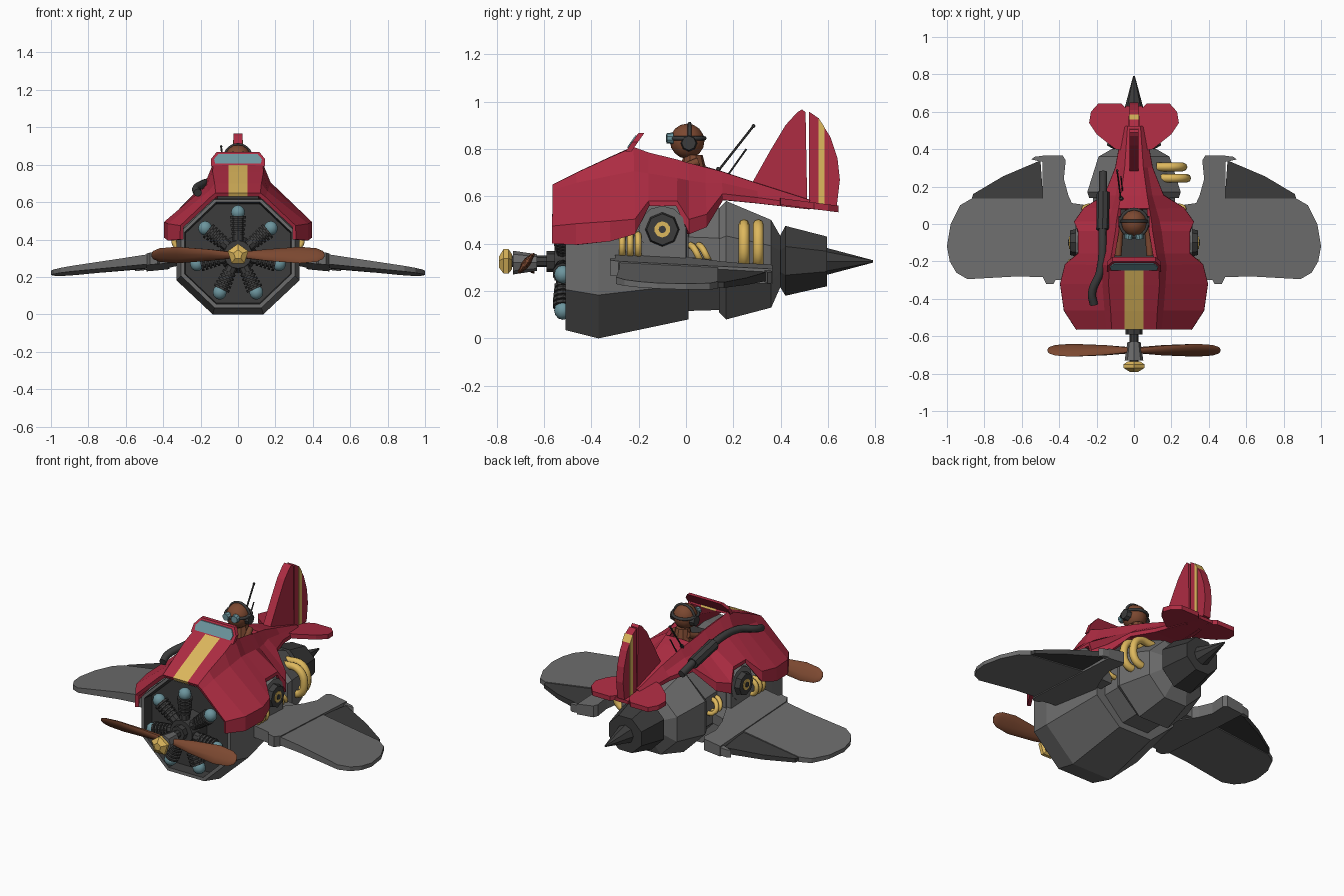
import bpy, bmesh, math
from mathutils import Vector

cube = bpy.data.objects.get("Cube")
if cube:
    bpy.data.objects.remove(cube)


def paint(name, r, g, b):
    m = bpy.data.materials.new(name)
    m.use_nodes = True
    m.diffuse_color = (r, g, b, 1)
    m.node_tree.nodes["Principled BSDF"].inputs["Base Color"].default_value = (r, g, b, 1)
    return m


RED = paint("red", .42, .025, .055)
GREY = paint("grey", .15, .15, .15)
DARK = paint("dark grey", .045, .045, .045)
BROWN = paint("brown", .2, .065, .03)
GOLD = paint("gold", .73, .48, .11)
BLUE = paint("pale blue", .15, .3, .34)
SIDES = ((1, "left_"), (-1, "right_"))


def finish(name, bm, mats, smooth=False):
    bmesh.ops.recalc_face_normals(bm, faces=bm.faces)
    me = bpy.data.meshes.new(name)
    bm.to_mesh(me)
    bm.free()
    ob = bpy.data.objects.new(name, me)
    bpy.context.collection.objects.link(ob)
    for m in mats:
        me.materials.append(m)
    if smooth:
        bpy.ops.object.select_all(action='DESELECT')
        ob.select_set(True)
        bpy.context.view_layer.objects.active = ob
        bpy.ops.object.shade_smooth_by_angle(angle=.7)
    return ob


def loft(name, rings, *mats, pick=None, smooth=False):
    """Skin closed rings of equal length, capped at both ends."""
    bm = bmesh.new()
    rows = [[bm.verts.new(p) for p in r] for r in rings]
    n = len(rows[0])
    for a, b in zip(rows, rows[1:]):
        for i in range(n):
            j = (i + 1) % n
            bm.faces.new((a[i], a[j], b[j], b[i]))
    bm.faces.new(rows[0])
    bm.faces.new(rows[-1])
    if pick:
        for f in bm.faces:
            f.material_index = pick(f)
    return finish(name, bm, mats, smooth)


def rod(name, a, b, r1, r2, mat, n=8, smooth=False):
    a, b = Vector(a), Vector(b)
    bm = bmesh.new()
    bmesh.ops.create_cone(bm, cap_ends=True, segments=n, radius1=r1, radius2=r2, depth=(b - a).length)
    q = (b - a).to_track_quat('Z', 'Y')
    for v in bm.verts:
        v.co = q @ v.co + (a + b) / 2
    return finish(name, bm, [mat], smooth)


def ball(name, c, size, mat, u=12, v=8):
    bm = bmesh.new()
    bmesh.ops.create_uvsphere(bm, u_segments=u, v_segments=v, radius=1)
    for p in bm.verts:
        p.co = Vector(c) + Vector(s * k for s, k in zip(size, p.co))
    return finish(name, bm, [mat], True)


def pipe(name, pts, r, mat):
    cu = bpy.data.curves.new(name, 'CURVE')
    cu.dimensions = '3D'
    cu.bevel_depth, cu.bevel_resolution, cu.resolution_u = r, 2, 5
    cu.use_fill_caps = True
    sp = cu.splines.new('BEZIER')
    sp.bezier_points.add(len(pts) - 1)
    for bp, p in zip(sp.bezier_points, pts):
        bp.co = p
        bp.handle_left_type = bp.handle_right_type = 'AUTO'
    ob = bpy.data.objects.new(name, cu)
    bpy.context.collection.objects.link(ob)
    cu.materials.append(mat)
    return ob


def octagon(y, hx, z0, z1):
    c, h, k = (z0 + z1) / 2, (z1 - z0) / 2, .41
    half = [(k, 1), (1, k), (1, -k), (k, -1)]
    return [(x * hx, y, c + z * h) for x, z in half + [(-x, z) for x, z in half[::-1]]]


# Hull with a recessed engine bay
loft("hull", [octagon(-.44, .28, .06, .59), octagon(-.51, .285, .055, .6), octagon(-.51, .305, .035, .615),
              octagon(-.37, .33, 0, .62), octagon(.01, .28, .08, .58)], GREY, DARK,
     pick=lambda f: int(any(-.45 < v.co.y < -.43 for v in f.verts)))
loft("waist", [octagon(-.02, .22, .115, .56), octagon(.15, .22, .12, .55)], GREY)
loft("rear_hull", [octagon(.14, .24, .11, .55), octagon(.17, .25, .08, .58),
                   octagon(.36, .19, .13, .5), octagon(.4, .12, .22, .43)], GREY)
loft("tail_engine", [octagon(.39, .09, .23, .42), octagon(.42, .145, .18, .475), octagon(.595, .11, .22, .43)], DARK)
rod("tail_spike", (0, .59, .325), (0, .79, .325), .058, .005, DARK)

# Red cowl: half sections as y, then (x, z) for crest, shoulder, flank and hem
sections = [
    (-.56, (.115, .64), (.14, .62), (.3, .47), (.3, .4)),
    (-.46, (.12, .69), (.15, .65), (.365, .48), (.365, .395)),
    (-.32, (.13, .755), (.16, .68), (.385, .49), (.385, .41)),
    (-.22, (.125, .8), (.165, .7), (.36, .5), (.36, .44)),
    (-.16, (.11, .78), (.155, .69), (.29, .575), (.29, .56)),
    (-.04, (.09, .75), (.14, .67), (.29, .575), (.29, .56)),
    (.01, (.085, .735), (.13, .66), (.31, .5), (.31, .44)),
    (.08, (.075, .715), (.11, .65), (.26, .52), (.26, .47)),
    (.15, (.065, .695), (.09, .65), (.15, .605), (.15, .585)),
    (.3, (.045, .645), (.065, .615), (.09, .59), (.09, .57)),
    (.52, (.03, .575), (.04, .57), (.05, .56), (.05, .545)),
]
bm = bmesh.new()
rows = []
for y, crest, *rest in sections:
    half = [(min(.05, crest[0] * .6), crest[1]), crest] + rest
    rows.append([bm.verts.new((x, y, z)) for x, z in half[::-1]] + [bm.verts.new((-x, y, z)) for x, z in half])
for k, (a, b) in enumerate(zip(rows, rows[1:])):
    for i in range(9):
        if i in (3, 4, 5) and 3 <= k <= 6:
            continue  # open cockpit
        f = bm.faces.new((a[i], a[i + 1], b[i + 1], b[i]))
        f.material_index = int(i == 4 and k < 3)
bmesh.ops.delete(bm, geom=[v for v in bm.verts if not v.link_faces], context='VERTS')
shell = finish("cowl", bm, [RED, GOLD]).modifiers.new("thickness", 'SOLIDIFY')
shell.thickness, shell.offset = .022, 0
loft("boom_floor", [[(s * w, y, z) for s in (1, -1)] + [(-w, y, z + .02), (w, y, z + .02)]
                    for y, w, z in ((.13, .14, .585), (.3, .085, .572), (.63, .045, .535))], RED)
loft("cockpit_floor", [[(s * w, y, z) for s, y, w in ((1, -.2, .11), (1, .09, .08), (-1, .09, .08), (-1, -.2, .11))]
                       for z in (.6, .67)], DARK)

# Windscreen
frame = [(.145, .79), (.145, .83), (.115, .867)]
glass = [(.122, .806), (.128, .83), (.105, .857)]


def pane(pts, off):
    return [(s * x, -.25 + (z - .79) * .7 + off, z) for s, p in ((1, pts), (-1, pts[::-1])) for x, z in p]


loft("windscreen_frame", [pane(frame, -.005), pane(frame, .02)], RED)
loft("windscreen_glass", [pane(glass, -.011), pane(glass, -.003)], BLUE)

# Fin, rudder and painted band
def upright(name, pts, w, mat):
    loft(name, [[(x, y, z) for y, z in pts] for x in (-w, w)], mat)


upright("fin", [(.27, .64), (.36, .8), (.42, .9), (.47, .955), (.49, .967), (.505, .955), (.512, .57), (.4, .59)], .025, RED)
upright("rudder", [(.52, .565), (.52, .957), (.56, .93), (.61, .85), (.64, .76), (.65, .67), (.637, .56)], .024, RED)
upright("rudder_band", [(.56, .565), (.56, .931), (.585, .892), (.585, .563)], .0275, GOLD)

# Wings, ailerons, tailplanes, side discs and pipes
wing = [(.25, -.3), (.47, -.285), (.62, -.28), (.89, -.295), (.95, -.26), (.985, -.2), (1, -.12),
        (.98, 0), (.93, .1), (.87, .135), (.49, .135), (.25, .1)]
root = [(.22, -.3), (.42, -.3), (.43, -.32), (.47, -.32), (.49, -.28), (.49, .365), (.38, .365),
        (.365, .34), (.375, .24), (.35, .15), (.28, 0)]
trailing = [(.485, .125), (.87, .125), (.86, .16), (.7, .255), (.5, .34)]
tip_tab = [(.48, .33), (.55, .345), (.53, .36), (.48, .365)]
tail = [(.03, .39), (.1, .4), (.2, .48), (.24, .54), (.23, .6), (.19, .645), (.07, .645), (.045, .62), (.03, .6)]


def flat(name, pts, s, level, thick, mat):
    loft(name, [[(s * x, y, level(x, y) + e * thick(x)) for x, y in pts] for e in (-1, 1)], mat)


def wing_level(x, y):
    return .297 - .125 * (x - .35) - .05 * y


for s, side in SIDES:
    flat(side + "wing", wing, s, wing_level, lambda x: .03 - .028 * (x - .35), GREY)
    flat(side + "wing_root", root, s, wing_level, lambda x: .036 - .03 * (x - .35), GREY)
    flat(side + "aileron", trailing, s, wing_level, lambda x: .022 - .02 * (x - .35), DARK)
    flat(side + "wing_tab", tip_tab, s, wing_level, lambda x: .024, GREY)
    flat(side + "tailplane", tail, s, lambda x, y: .578 - .13 * (y - .4), lambda x: .014, RED)
    rod(side + "disc_housing", (s * .1, -.1, .46), (s * .312, -.1, .46), .1, .1, GREY, 12)
    loft(side + "housing_base", [[(s * x, y, z) for x, y in ((.15, -.18), (.31, -.18), (.31, 0), (.15, .02))]
                                 for z in (.3, .47)], GREY)
    rod(side + "disc", (s * .3, -.1, .46), (s * .343, -.1, .46), .075, .066, DARK)
    rod(side + "disc_ring", (s * .34, -.1, .46), (s * .347, -.1, .46), .034, .034, GOLD, 10)
    rod(side + "disc_hub", (s * .345, -.1, .46), (s * .352, -.1, .46), .016, .016, DARK)
    for i in range(3):
        y = -.27 + i * .034
        pipe(side + "small_pipe", [(s * x, y, z) for x, z in ((.27, .44), (.332, .425), (.332, .365), (.27, .35))], .014, GOLD)
    for y in (.03, .065):
        pipe(side + "bent_pipe", [(s * .18, y - .02, .39), (s * .25, y, .385), (s * .262, y + .025, .34), (s * .19, y + .03, .32)], .014, GOLD)
for y, dx in ((.245, .02), (.305, 0)):
    pipe("large_pipe", [(x + dx, y, z) for x, z in ((.12, .475), (.225, .47), (.262, .4), (.235, .325), (.13, .32))], .023, GOLD)

# Exhaust along the right flank
pipe("exhaust", [(-.215, -.43, .65), (-.225, -.37, .67), (-.18, -.25, .7), (-.168, 0, .69), (-.165, .28, .62)], .022, DARK)
rod("muffler", (-.168, -.03, .69), (-.165, .17, .645), .034, .034, DARK, 8)

# Radial engine
rod("crankcase", (0, -.43, .32), (0, -.555, .32), .1, .075, DARK, 14)
for i in range(7):
    a = math.pi / 2 + i * math.tau / 7
    d, c = Vector((math.cos(a), 0, math.sin(a))), Vector((0, -.52, .32))
    rod("cylinder_core", c + d * .06, c + d * .22, .03, .03, DARK)
    for k in range(5):
        rod("cooling_fin", c + d * (.105 + k * .022), c + d * (.118 + k * .022), .037 + k * .002, .037 + k * .002, DARK, 10)
    ball("cylinder_cap", c + d * .225, (.039, .037, .039), BLUE, 10, 6)

# Propeller
rod("shaft", (0, -.5, .325), (0, -.75, .325), .024, .024, DARK)
rod("shaft_collar", (0, -.55, .325), (0, -.59, .325), .045, .045, DARK)
rod("propeller_hub", (0, -.63, .32), (0, -.73, .32), .035, .05, GREY)
loft("spinner", [[(r * math.sin(t), y, .32 + r * math.cos(t)) for t in [i * math.tau / 5 for i in range(5)]]
                 for y, r in ((-.735, .035), (-.75, .058), (-.77, .058), (-.79, .025))], GOLD)
for s, side in SIDES:
    rings = []
    for x, w, t in ((.03, .018, .018), (.15, .038, .018), (.33, .056, .014), (.42, .046, .011), (.453, .028, .008), (.462, .01, .004)):
        ring = []
        for i in range(10):
            q = i * math.tau / 10
            u, v, k = w * math.cos(q), t * math.sin(q), math.radians(38)
            ring.append((s * x, -.675 + s * (u * math.sin(k) + v * math.cos(k)), .317 + u * math.cos(k) - v * math.sin(k)))
        rings.append(ring)
    loft(side + "blade", rings, BROWN, smooth=True)

# Pilot
ball("helmet", (0, .005, .833), (.07, .073, .074), BROWN)
rod("torso", (0, .03, .64), (0, .03, .775), .075, .04, BROWN, 10)
pipe("headset_band", [(.072 * math.cos(t), .015, .833 + .074 * math.sin(t)) for t in [i * math.pi / 6 for i in range(7)]], .008, DARK)
pipe("goggle_strap", [(.072 * math.cos(t), .005 + .073 * math.sin(t), .845) for t in [i * math.tau / 12 for i in range(13)]], .009, DARK)
for s, side in SIDES:
    rod(side + "earpiece", (s * .055, .012, .825), (s * .082, .012, .825), .036, .03, DARK)
    rod(side + "goggle", (s * .027, -.055, .845), (s * .03, -.082, .845), .025, .021, BLUE, 10)
    pipe(side + "arm", [(s * .05, .05, .745), (s * .07, -.02, .72), (s * .085, -.17, .715)], .018, BROWN)

# Aerials
rod("long_aerial", (-.07, .13, .7), (-.09, .285, .897), .005, .005, DARK, 6)
ball("aerial_tip", (-.09, .285, .897), (.008, .008, .008), DARK, 6, 4)
rod("short_aerial", (-.06, .17, .68), (-.07, .255, .8), .004, .004, DARK, 6)
rod("aerial_base", (-.06, .12, .68), (-.07, .14, .72), .014, .01, DARK)
